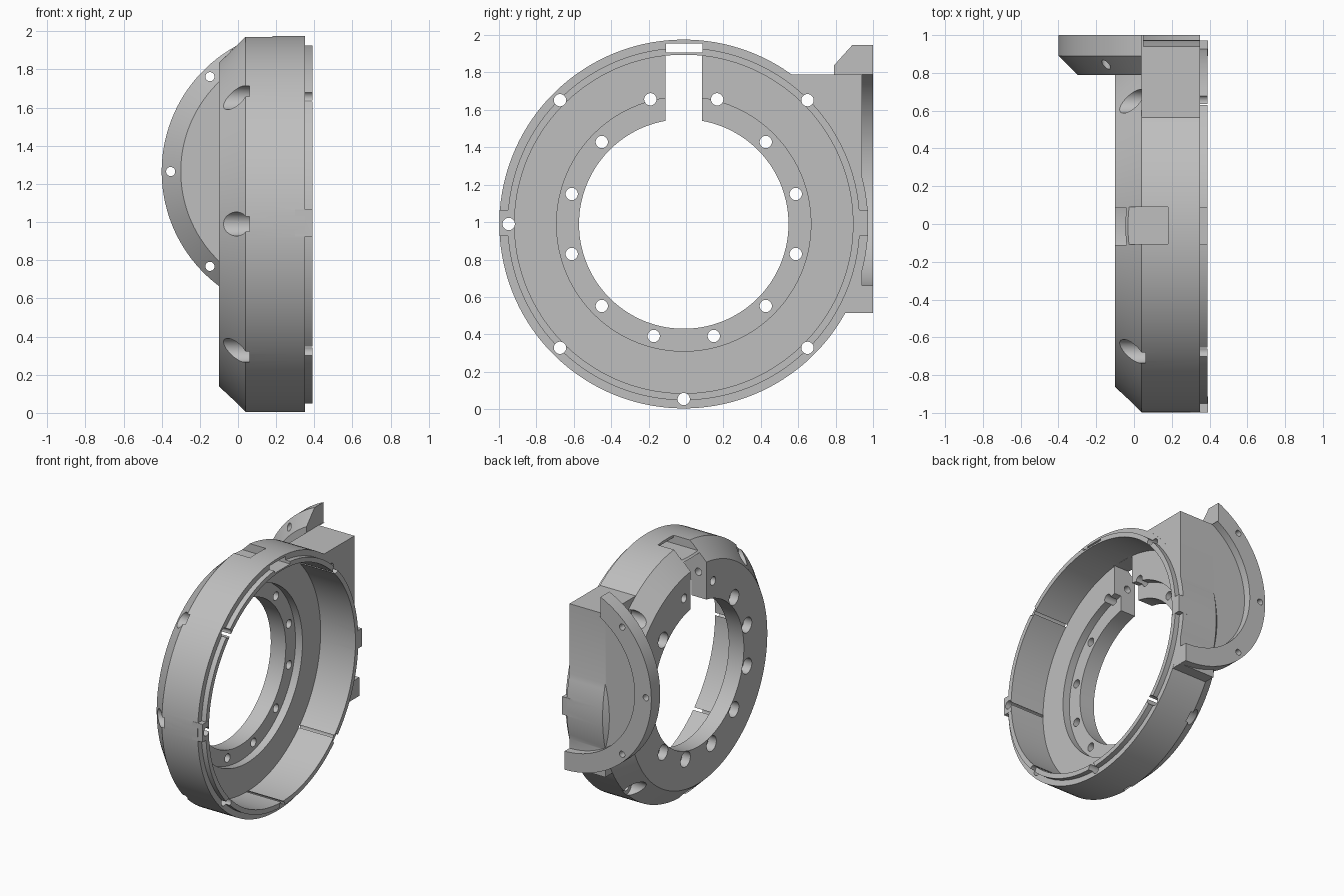
import bpy, bmesh, math
from mathutils import Matrix, Vector

cube = bpy.data.objects.get("Cube")
if cube:
    bpy.data.objects.remove(cube, do_unlink=True)

CY, CZ = -0.012, 0.99          # ring axis
PX, PZ = 0.35, 1.265           # mounting plate axis

grey = bpy.data.materials.new("plain grey")
grey.use_nodes = True
colour = (0.52, 0.52, 0.52, 1)
grey.diffuse_color = colour
grey.node_tree.nodes["Principled BSDF"].inputs["Base Color"].default_value = colour


def make(name, bm):
    bmesh.ops.recalc_face_normals(bm, faces=bm.faces)
    mesh = bpy.data.meshes.new(name)
    bm.to_mesh(mesh)
    bm.free()
    mesh.materials.append(grey)
    obj = bpy.data.objects.new(name, mesh)
    bpy.context.collection.objects.link(obj)
    return obj


def lathe(name, profile, axis, centre, steps=128):
    """Solid of revolution from (position along axis, radius) pairs."""
    bm = bmesh.new()
    a = Vector(axis)
    u = Vector((0, 0, 1))
    v = a.cross(u)
    rings = []
    for t, r in profile:
        ring = []
        for i in range(steps):
            w = math.tau * (i + 0.5) / steps
            ring.append(bm.verts.new(Vector(centre) + a * t + (u * math.cos(w) + v * math.sin(w)) * r))
        rings.append(ring)
    for p, q in zip(rings, rings[1:]):
        for i in range(steps):
            j = (i + 1) % steps
            bm.faces.new((p[i], p[j], q[j], q[i]))
    bm.faces.new(rings[0])
    bm.faces.new(rings[-1])
    return make(name, bm)


def box(name, x, y, z):
    bm = bmesh.new()
    size = [b - a for a, b in (x, y, z)]
    mid = [(a + b) / 2 for a, b in (x, y, z)]
    bmesh.ops.create_cube(bm, size=1, matrix=Matrix.Translation(mid) @ Matrix.Diagonal((*size, 1)))
    return make(name, bm)


def boolean(target, tool, operation="DIFFERENCE"):
    mod = target.modifiers.new("cut", "BOOLEAN")
    mod.operation = operation
    mod.solver = "EXACT"
    mod.object = tool
    bpy.context.view_layer.objects.active = target
    bpy.ops.object.modifier_apply(modifier=mod.name)
    bpy.data.objects.remove(tool, do_unlink=True)


def x_hole(target, angle, dist, radius, x0, x1):
    """Drill parallel to the ring axis."""
    c = (0, CY + dist * math.cos(angle), CZ + dist * math.sin(angle))
    boolean(target, lathe("drill", [(x0, radius), (x1, radius)], (1, 0, 0), c, 24))


# Ring body with chamfered back and raised front lip
ring = lathe("ring_housing", [(-0.1, 0.85), (0.04, 0.986), (0.35, 0.986), (0.35, 0.942), (0.39, 0.942)],
             (1, 0, 0), (0, CY, CZ))

# Side block and half-round mounting plate
boolean(ring, box("side_block", (0.04, 0.349), (0.5, 0.94), (0.515, 1.79)), "UNION")
plate = lathe("mounting_plate", [(0.79, 0.65), (0.89, 0.75), (1.0, 0.75)], (0, 1, 0), (PX, 0, PZ))
boolean(plate, box("half", (0.35, 2), (0, 2), (-1, 3)))
boolean(plate, box("corner", (0.04, 2), (0, 2), (1.79, 3)))
boolean(plate, lathe("recess", [(0.94, 0.605), (1.1, 0.605)], (0, 1, 0), (PX, 0, PZ)))
for k in (-1, 0, 1):
    a = math.pi + k * math.pi / 4
    c = (PX + 0.703 * math.cos(a), 0, PZ + 0.703 * math.sin(a))
    boolean(plate, lathe("drill", [(0.7, 0.024), (1.1, 0.024)], (0, 1, 0), c, 24))
boolean(ring, plate, "UNION")

# Locating tabs on both sides of the lip
for y in ((-0.997, -0.88), (0.85, 0.972)):
    boolean(ring, box("tab", (0.3, 0.391), y, (0.925, 1.065)), "UNION")

# Bore, stepped flange and open cavity
boolean(ring, lathe("cavity", [(-0.5, 0.56), (0.03, 0.56), (0.03, 0.68), (0.09, 0.68), (0.09, 0.905), (0.6, 0.905)],
                    (1, 0, 0), (0, CY, CZ)))

# Split in the web, with the slot and pocket above it
boolean(ring, box("split", (-0.3, 0.1), (-0.11, 0.085), (1.4, 1.893)))
boolean(ring, box("slot", (-0.3, 0.6), (-0.108, 0.087), (1.906, 1.955)))
boolean(ring, box("pocket", (-0.3, 0.18), (-0.105, 0.09), (1.906, 2.2)))

# Clamp screw hole across the split
boolean(ring, lathe("drill", [(-0.22, 0.028), (0.2, 0.028)], (0, 1, 0), (-0.03, 0, 1.74), 24))

# Flange bolt holes, counterbored from the back
for k in range(12):
    a = math.radians(15 + 30 * k)
    if k in (2, 3):
        x_hole(ring, a, 0.69, 0.033, -0.3, 0.3)
    else:
        x_hole(ring, a, 0.62, 0.033, -0.3, 0.3)
        x_hole(ring, a, 0.62, 0.06, -0.3, -0.03)

# Rim bolt holes, counterbored through the chamfer
for k in (1, 3, 4, 5, 6, 7):
    a = k * math.pi / 4
    x_hole(ring, a, 0.936, 0.033, -0.3, 0.6)
    x_hole(ring, a, 0.936, 0.063, -0.09 if k == 1 else -0.3, 0.06)

bpy.ops.object.select_all(action="DESELECT")
ring.select_set(True)
bpy.context.view_layer.objects.active = ring
bpy.ops.object.shade_smooth_by_angle(angle=math.radians(25))
